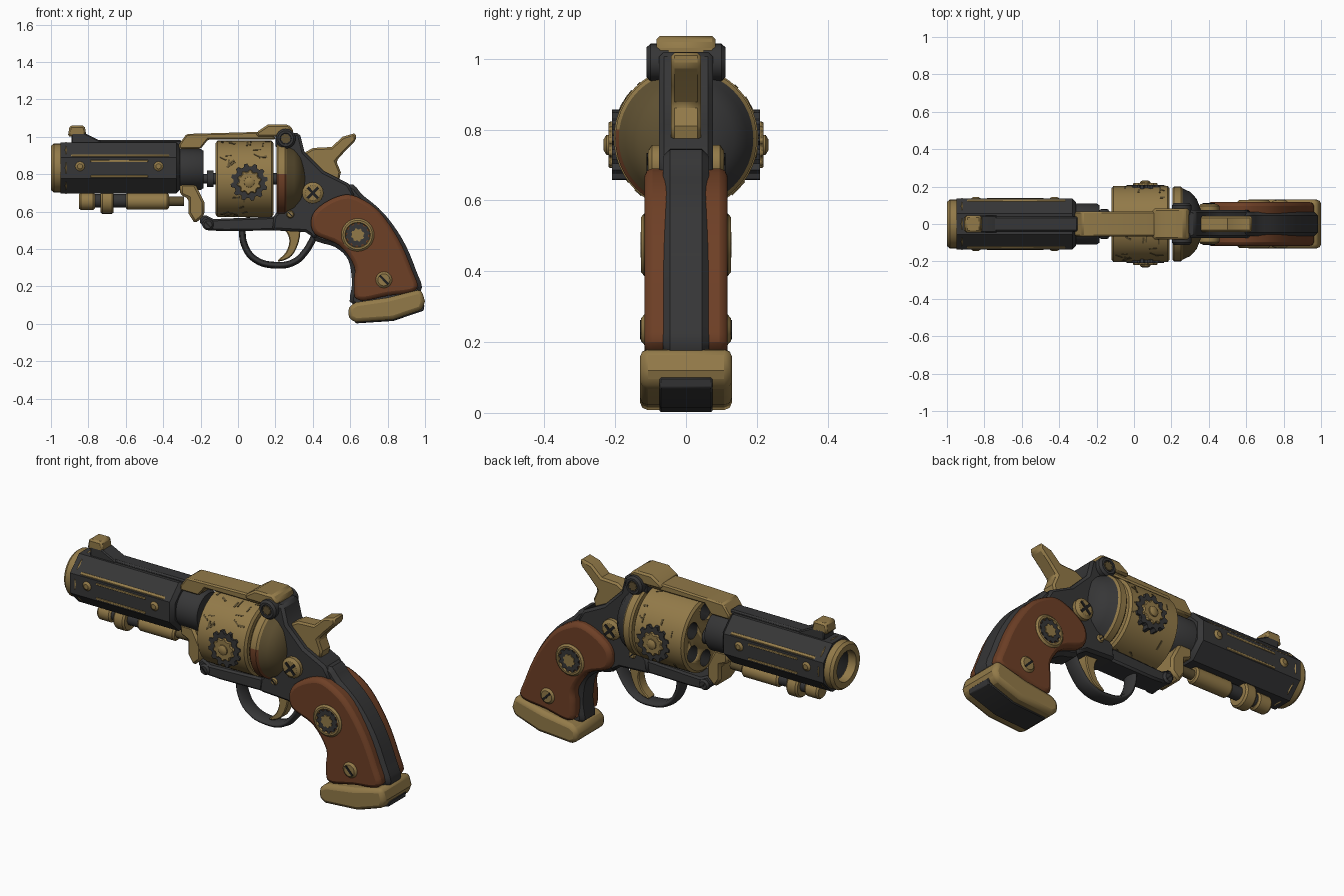
import bpy, bmesh, math, random
from math import cos, sin, pi, tau
from mathutils import Matrix, Vector

if "Cube" in bpy.data.objects:
    bpy.data.objects.remove(bpy.data.objects["Cube"])


def material(name, r, g, b):
    m = bpy.data.materials.new(name)
    m.use_nodes = True
    m.diffuse_color = (r, g, b, 1)
    m.node_tree.nodes["Principled BSDF"].inputs["Base Color"].default_value = (r, g, b, 1)
    return m


BRASS = material("brass", 0.29, 0.195, 0.066)
STEEL = material("dark steel", 0.037, 0.037, 0.038)
WOOD = material("red brown wood", 0.155, 0.05, 0.019)
BRONZE = material("tarnished bronze", 0.115, 0.082, 0.032)
SOOT = material("black recess", 0.014, 0.014, 0.014)


def finish(name, bm, mat, bevel=0, segments=1):
    bmesh.ops.recalc_face_normals(bm, faces=bm.faces[:])
    me = bpy.data.meshes.new(name)
    bm.to_mesh(me)
    bm.free()
    me.materials.append(mat)
    for p in me.polygons:
        p.use_smooth = True
    me.set_sharp_from_angle(angle=0.6)
    ob = bpy.data.objects.new(name, me)
    bpy.context.collection.objects.link(ob)
    if bevel:
        b = ob.modifiers.new("bevel", "BEVEL")
        b.width, b.segments, b.limit_method, b.angle_limit = bevel, segments, "ANGLE", 0.7
    return ob


def prism(name, pts, y0, y1, mat, bevel=0, segments=1):
    """Side outline in x, z pushed from y0 to y1."""
    bm = bmesh.new()
    f = bm.faces.new([bm.verts.new((x, y0, z)) for x, z in pts])
    ext = bmesh.ops.extrude_face_region(bm, geom=[f])["geom"]
    bmesh.ops.translate(bm, vec=(0, y1 - y0, 0), verts=[v for v in ext if isinstance(v, bmesh.types.BMVert)])
    return finish(name, bm, mat, bevel, segments)


def lathe(name, profile, centre, mat, axis="X", side=1, n=32, closed=False, turn=0.0):
    """Profile of (distance along axis, radius) turned round the axis."""
    bm = bmesh.new()
    rings = []
    for t, r in profile:
        ring = []
        for i in range(n):
            a = tau * i / n + turn
            off = (t, r * cos(a), r * sin(a)) if axis == "X" else (r * cos(a), t * side, r * sin(a))
            ring.append(bm.verts.new(Vector(centre) + Vector(off)))
        rings.append(ring)
    pairs = list(zip(rings, rings[1:]))
    if closed:
        pairs.append((rings[-1], rings[0]))
    else:
        bm.faces.new(rings[0])
        bm.faces.new(rings[-1])
    for a, b in pairs:
        for i in range(n):
            j = (i + 1) % n
            bm.faces.new((a[i], a[j], b[j], b[i]))
    return finish(name, bm, mat)


def rounded(pts, steps=4):
    """Closed smooth curve through the points."""
    out, n = [], len(pts)
    for i in range(n):
        a, b, c, d = (Vector(pts[(i + k) % n]) for k in (-1, 0, 1, 2))
        for k in range(steps):
            t = k / steps
            out.append(b + (c - a) * t / 2 + (a * 2 - b * 5 + c * 4 - d) * t * t / 2
                       + (b * 3 - a - c * 3 + d) * t ** 3 / 2)
    return out


def rect(x0, x1, z0, z1):
    return [(x0, z0), (x1, z0), (x1, z1), (x0, z1)]


def gear(x, z, r, teeth):
    return [(x + k * r * cos(tau * (i + o) / teeth), z + k * r * sin(tau * (i + o) / teeth))
            for i in range(teeth) for o, k in ((0, 0.84), (0.2, 1), (0.5, 1), (0.7, 0.84))]


def cut(ob, cutter):
    mod = ob.modifiers.new("cut", "BOOLEAN")
    mod.object, mod.operation, mod.solver, mod.material_mode = cutter, "DIFFERENCE", "EXACT", "TRANSFER"
    bpy.context.view_layer.objects.active = ob
    bpy.ops.object.modifier_move_to_index(modifier="cut", index=0)
    bpy.ops.object.modifier_apply(modifier="cut")
    bpy.data.objects.remove(cutter)


def screw(name, x, z, r, y0, y1, side, mat=BRASS, cross=False):
    lathe(name, [(y0, r), (y1 - 0.012, r), (y1, r * 0.7)], (x, 0, z), mat, "Y", side, 20)
    for k in range(2 if cross else 1):
        slot = prism(name + "_slot", rect(-r * 0.7, r * 0.7, -r * 0.13, r * 0.13), -0.003, 0.003, SOOT)
        slot.matrix_world = Matrix.Translation((x, side * y1, z)) @ Matrix.Rotation(0.8 + k * pi / 2, 4, "Y")


# Barrel, muzzle ring and rear collar
AXIS = 0.833
lathe("barrel", [(-0.95, 0.147), (-0.33, 0.147), (-0.31, 0.125)], (0, 0, AXIS), STEEL, n=8, turn=pi / 8)
lathe("muzzle_ring", [(-1, 0.085), (-1, 0.118), (-0.985, 0.13), (-0.93, 0.13), (-0.92, 0.14), (-0.905, 0.13),
                      (-0.905, 0.085)], (0, 0, AXIS), BRASS, closed=True)
bore = lathe("bore", [(-0.99, 0.085), (-0.985, 0.088), (-0.9, 0.088)], (0, 0, AXIS), SOOT)
cut(bpy.data.objects["barrel"], lathe("bore_cutter", [(-1.1, 0.08), (-0.7, 0.08)], (0, 0, AXIS), SOOT))
bpy.data.objects.remove(bore)
lathe("barrel_collar", [(-0.34, 0.11), (-0.2, 0.11), (-0.185, 0.1)], (0, 0, 0.825), STEEL)
prism("barrel_rib", rect(-0.88, -0.3, 0.94, 0.982), -0.04, 0.04, STEEL, 0.008)

# Front sight
prism("sight_base", [(-0.89, 0.96), (-0.89, 1.02), (-0.82, 1.02), (-0.73, 0.975), (-0.73, 0.96)],
      -0.045, 0.045, STEEL, 0.006)
prism("front_sight", [(-0.91, 1.0), (-0.9, 1.06), (-0.82, 1.06), (-0.81, 1.0)], -0.045, 0.045, BRASS, 0.01)

# Slotted barrel plates with bolts
for s, tag in ((-1, "right"), (1, "left")):
    plate = prism("barrel_plate_" + tag, rect(-0.9, -0.36, 0.77, 0.905), s * 0.08, s * 0.132, BRASS, 0.01)
    ends = [(x + 0.022 * cos(a), 0.83 + 0.022 * sin(a))
            for x, first in ((-0.5, -pi / 2), (-0.77, pi / 2)) for a in (first + pi * i / 6 for i in range(7))]
    cut(plate, prism("slot_cutter", ends, s * 0.108, s * 0.2, SOOT))
    for k, (z0, z1) in enumerate(((0.862, 0.878), (0.78, 0.797))):
        prism(f"plate_rail_{k}_{tag}", rect(-0.79, -0.48, z0, z1), s * 0.12, s * 0.138, BRASS, 0.004)
    for x in (-0.845, -0.425):
        lathe("plate_bolt_" + tag, [(0.12, 0.026), (0.136, 0.026), (0.145, 0.014)], (x, 0, 0.842), BRASS, "Y", s, 12)

# Ejector rod under the barrel
lathe("ejector_rod", [(-0.8, 0.03), (-0.29, 0.026)], (0, 0, 0.655), BRONZE, n=16)
for nm, x0, x1, r in (("ejector_tip", -0.85, -0.765, 0.047), ("ejector_band", -0.735, -0.665, 0.068),
                      ("ejector_sleeve", -0.6, -0.37, 0.045)):
    lathe(nm, [(x0, r - 0.008), (x0 + 0.01, r), (x1 - 0.01, r), (x1, r - 0.008)], (0, 0, 0.655), BRASS, n=20)
lathe("ejector_guide", [(-0.77, 0.036), (-0.6, 0.036)], (0, 0, 0.658), STEEL, n=20)
prism("crane_arm", [(-0.31, 0.75), (-0.23, 0.75), (-0.18, 0.65), (-0.18, 0.58), (-0.23, 0.535), (-0.265, 0.59),
                    (-0.265, 0.67), (-0.31, 0.69)], -0.075, 0.075, BRASS, 0.012)

# Cylinder with six chambers, axle and worn patches
DRUM = 0.775
drum = lathe("cylinder", [(-0.12, 0.19), (-0.11, 0.204), (0.18, 0.204), (0.19, 0.19)], (0, 0, DRUM), BRASS, n=48)
for i in range(6):
    a = tau * i / 6 + pi / 6
    cut(drum, lathe("chamber_cutter", [(-0.2, 0.045), (0.12, 0.045)],
                    (0, 0.13 * cos(a), DRUM + 0.13 * sin(a)), SOOT, n=20))
lathe("cylinder_axle", [(-0.2, 0.025), (-0.165, 0.025), (-0.165, 0.045), (-0.13, 0.045), (-0.13, 0.03), (0.25, 0.03)],
      (0, 0, DRUM), STEEL, n=20)
random.seed(4)
for i in range(44):
    w, h = random.uniform(0.012, 0.028), random.uniform(0.003, 0.006)
    patch = prism("worn_patch", rect(-w, w, -h, h), -0.003, 0.003, BRONZE)
    patch.matrix_world = (Matrix.Translation((0, 0, DRUM)) @ Matrix.Rotation(random.uniform(0, tau), 4, "X")
                          @ Matrix.Translation((random.uniform(-0.09, 0.16), 0.203, 0))
                          @ Matrix.Rotation(random.choice((0.1, 0.6, 1.5, 2.6)), 4, "Y"))

# Domed recoil shield, a different metal on each side
dome = lathe("recoil_shield", [(0.205, 0.15), (0.205, 0.19), (0.215, 0.2), (0.25, 0.2), (0.26, 0.19), (0.3, 0.172),
                               (0.335, 0.135), (0.36, 0.07)], (0, 0, DRUM), BRONZE, n=48)
for m in (STEEL, BRASS, WOOD):
    dome.data.materials.append(m)
for p in dome.data.polygons:
    x, y, z = p.center
    if x < 0.255:
        p.material_index = 3 if y < 0 and z < 0.8 else 2
    elif y > 0:
        p.material_index = 1

# Top strap with rear block
prism("top_strap", [(-0.315, 0.935), (-0.315, 0.96), (-0.275, 1.015), (0.15, 1.027), (0.2, 1.0), (0.2, 0.985),
                    (-0.16, 0.985), (-0.2, 0.935)], -0.067, 0.067, BRASS, 0.012)
prism("rear_sight_block", [(0.1, 1.0), (0.1, 1.025), (0.16, 1.065), (0.27, 1.065), (0.295, 1.04), (0.295, 1.0)],
      -0.083, 0.083, BRASS, 0.01)

# Frame, lower strap and grip core
prism("frame_body", [(0.2, 0.95), (0.2, 1.02), (0.33, 1.02), (0.355, 0.92), (0.46, 0.815), (0.59, 0.75),
                     (0.63, 0.68), (0.45, 0.58), (0.42, 0.45), (0.36, 0.49), (0.18, 0.5), (0.19, 0.58),
                     (0.24, 0.62), (0.28, 0.72), (0.28, 0.85)], -0.076, 0.076, STEEL, 0.014)
prism("lower_strap", [(-0.21, 0.55), (-0.18, 0.585), (-0.13, 0.56), (0.24, 0.575), (0.24, 0.5), (-0.07, 0.495),
                      (-0.17, 0.5)], -0.065, 0.065, STEEL, 0.01)
prism("grip_core", rounded([(0.42, 0.62), (0.59, 0.745), (0.67, 0.685), (0.78, 0.59), (0.88, 0.45), (0.95, 0.29),
                            (0.975, 0.17), (0.8, 0.11), (0.61, 0.1), (0.61, 0.22), (0.59, 0.34), (0.52, 0.41),
                            (0.4, 0.46)]), -0.065, 0.065, STEEL, 0.02)

# Trigger guard and trigger
guard = bpy.data.curves.new("trigger_guard", "CURVE")
guard.dimensions, guard.bevel_depth, guard.bevel_resolution, guard.resolution_u = "3D", 0.018, 2, 5
path = [(0.02, 0.52), (0.035, 0.42), (0.09, 0.345), (0.2, 0.313), (0.3, 0.33), (0.36, 0.385), (0.41, 0.47)]
spline = guard.splines.new("BEZIER")
spline.bezier_points.add(len(path) - 1)
for p, (x, z) in zip(spline.bezier_points, path):
    p.co = (x, 0, z)
    p.handle_left_type = p.handle_right_type = "AUTO"
guard.materials.append(STEEL)
guard_ob = bpy.data.objects.new("trigger_guard", guard)
guard_ob.scale.y = 2.6
bpy.context.collection.objects.link(guard_ob)
prism("trigger", rounded([(0.22, 0.53), (0.32, 0.53), (0.33, 0.46), (0.3, 0.38), (0.26, 0.345), (0.21, 0.335),
                          (0.255, 0.38), (0.275, 0.44), (0.26, 0.49)], 3), -0.03, 0.03, BRASS, 0.006)

# Hammer
prism("hammer", [(0.33, 0.9), (0.4, 0.94), (0.5, 0.945), (0.56, 1.0), (0.63, 1.02), (0.63, 0.98), (0.57, 0.92),
                 (0.525, 0.87), (0.55, 0.81), (0.54, 0.765), (0.42, 0.8)], -0.043, 0.043, BRASS, 0.01)

# Butt cap with dark sole
prism("butt_cap", [(0.59, 0.09), (0.63, 0.115), (0.8, 0.14), (0.98, 0.185), (1.0, 0.12), (0.985, 0.075),
                   (0.83, 0.022), (0.63, 0.008), (0.59, 0.03)], -0.13, 0.13, BRASS, 0.022, 2)
prism("butt_sole", [(0.62, 0.02), (0.63, 0.002), (0.83, 0.015), (0.992, 0.07), (0.997, 0.1), (0.83, 0.07)],
      -0.075, 0.075, STEEL, 0.004)

# Paired wooden grips, gears, medallions and screws
GRIP = [(0.395, 0.575), (0.46, 0.645), (0.57, 0.69), (0.66, 0.668), (0.76, 0.595), (0.86, 0.45), (0.93, 0.29),
        (0.955, 0.18), (0.8, 0.15), (0.64, 0.125), (0.62, 0.22), (0.62, 0.31), (0.54, 0.42), (0.41, 0.48)]
for s, tag in ((-1, "right"), (1, "left")):
    prism("wood_grip_" + tag, rounded(GRIP), s * 0.03, s * 0.117, WOOD, 0.024, 2)
    lathe("medallion_" + tag, [(0.09, 0.088), (0.118, 0.088), (0.127, 0.078), (0.127, 0.068), (0.12, 0.064),
                               (0.09, 0.064)], (0.64, 0, 0.475), BRASS, "Y", s, closed=True)
    prism("medallion_gear_" + tag, gear(0.64, 0.475, 0.067, 12), s * 0.1, s * 0.124, STEEL)
    prism("medallion_hub_" + tag, gear(0.64, 0.475, 0.036, 8), s * 0.1, s * 0.129, BRASS)
    prism("drum_gear_" + tag, gear(0.06, 0.757, 0.1, 12), s * 0.15, s * 0.209, STEEL)
    prism("drum_gear_inner_" + tag, gear(0.06, 0.757, 0.066, 10), s * 0.18, s * 0.219, BRASS, 0.004)
    lathe("drum_gear_hub_" + tag, [(0.2, 0.03), (0.225, 0.028), (0.233, 0.015)], (0.06, 0, 0.757), BRASS, "Y", s, 16)
    screw("grip_screw_" + tag, 0.78, 0.235, 0.046, 0.09, 0.127, s)
    screw("frame_screw_" + tag, 0.4, 0.7, 0.057, 0.06, 0.108, s, cross=True)
    screw("small_screw_" + tag, 0.28, 0.585, 0.022, 0.06, 0.086, s)
    screw("strap_screw_" + tag, -0.16, 0.53, 0.03, 0.05, 0.078, s, STEEL)
    lathe("hinge_boss_" + tag, [(0.05, 0.053), (0.1, 0.053), (0.112, 0.042), (0.112, 0.03), (0.105, 0.028)],
          (0.255, 0, 0.99), STEEL, "Y", s, 24)
    prism("hinge_gear_" + tag, gear(0.255, 0.99, 0.026, 8), s * 0.1, s * 0.112, BRONZE)
